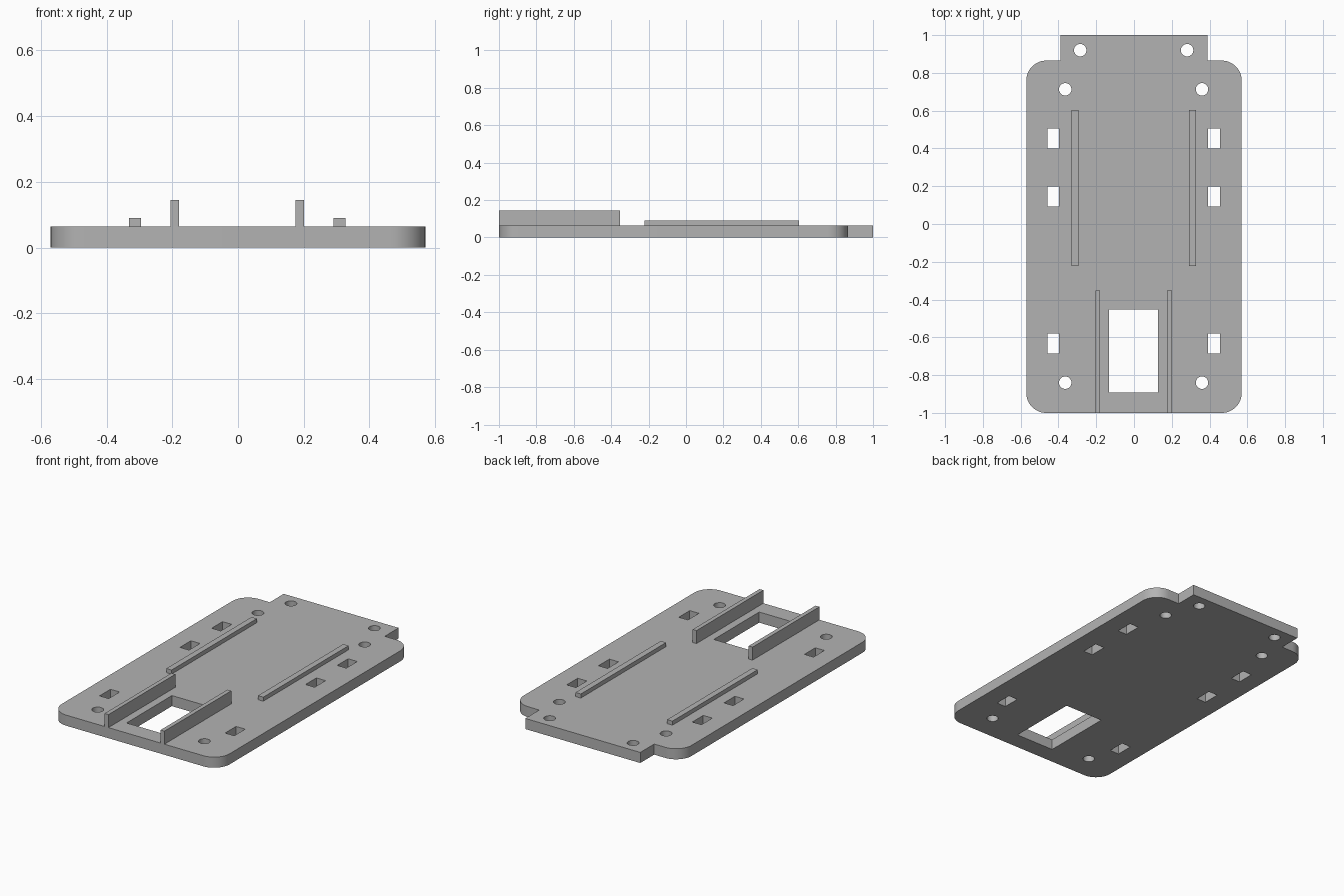
import bpy
import bmesh
from math import cos, sin, pi, radians

if "Cube" in bpy.data.objects:
    bpy.data.objects.remove(bpy.data.objects["Cube"], do_unlink=True)

THICK = 0.065
AXIS = -0.002  # mirror line of the ribs and openings

grey = bpy.data.materials.new("plain grey")
grey.use_nodes = True
grey.diffuse_color = (0.45, 0.45, 0.45, 1)
grey.node_tree.nodes["Principled BSDF"].inputs["Base Color"].default_value = (0.45, 0.45, 0.45, 1)


def arc(cx, cy, r, start, sweep, steps):
    return [(cx + r * cos(radians(start + sweep * i / steps)),
             cy + r * sin(radians(start + sweep * i / steps))) for i in range(steps + 1)]


def circle(cx, cy, r=0.033):
    return arc(cx, cy, r, 0, 360, 32)[:-1]


def rect(x0, x1, y0, y1):
    return [(x0, y0), (x1, y0), (x1, y1), (x0, y1)]


def slab(name, loops, z0, z1):
    """Fill an outline (with optional holes) and extrude it upward."""
    bm = bmesh.new()
    edges = []
    for loop in loops:
        vs = [bm.verts.new((x, y, z0)) for x, y in loop]
        edges += [bm.edges.new((a, b)) for a, b in zip(vs, vs[1:] + vs[:1])]
    bmesh.ops.triangle_fill(bm, edges=edges, use_beauty=True, normal=(0, 0, 1))
    top = bmesh.ops.extrude_face_region(bm, geom=bm.faces[:], use_keep_orig=True)
    verts = [g for g in top["geom"] if isinstance(g, bmesh.types.BMVert)]
    bmesh.ops.translate(bm, verts=verts, vec=(0, 0, z1 - z0))
    bmesh.ops.recalc_face_normals(bm, faces=bm.faces[:])
    mesh = bpy.data.meshes.new(name)
    bm.to_mesh(mesh)
    bm.free()
    mesh.materials.append(grey)
    obj = bpy.data.objects.new(name, mesh)
    bpy.context.collection.objects.link(obj)
    return obj


# Base plate outline: rounded corners and a square tab at the back
W, FRONT, BACK, R, TAB = 0.57, -1.0, 0.865, 0.105, 0.39
right_half = (arc(W - R, FRONT + R, R, -90, 90, 12)
              + arc(W - R, BACK - R, R, 0, 90, 12)
              + [(TAB, BACK), (TAB, 1.0)])
outline = right_half + [(-x, y) for x, y in reversed(right_half)]

# Openings: centre window, screw holes and strap slots
openings = [rect(AXIS - 0.13, AXIS + 0.13, -0.892, -0.452)]
for side in (-1, 1):
    for x, y in ((0.283, 0.92), (0.362, 0.713), (0.362, -0.84)):
        openings.append(circle(AXIS + side * x, y))
    for y in (0.453, 0.146, -0.633):
        x = AXIS + side * 0.426
        openings.append(rect(x - 0.031, x + 0.031, y - 0.053, y + 0.053))

plate = slab("base_plate", [outline] + openings, 0, THICK)
bpy.ops.object.select_all(action="DESELECT")
plate.select_set(True)
bpy.context.view_layer.objects.active = plate
bpy.ops.object.shade_smooth_by_angle(angle=pi / 6)

# Low guide rails and tall window walls, one per side
for side, word in ((1, "left"), (-1, "right")):
    x = AXIS + side * 0.311
    slab(word + "_guide_rail", [rect(x - 0.018, x + 0.018, -0.222, 0.604)], THICK, 0.09)
    x = AXIS + side * 0.19
    slab(word + "_window_wall", [rect(x - 0.013, x + 0.013, FRONT, -0.352)], THICK, 0.145)
